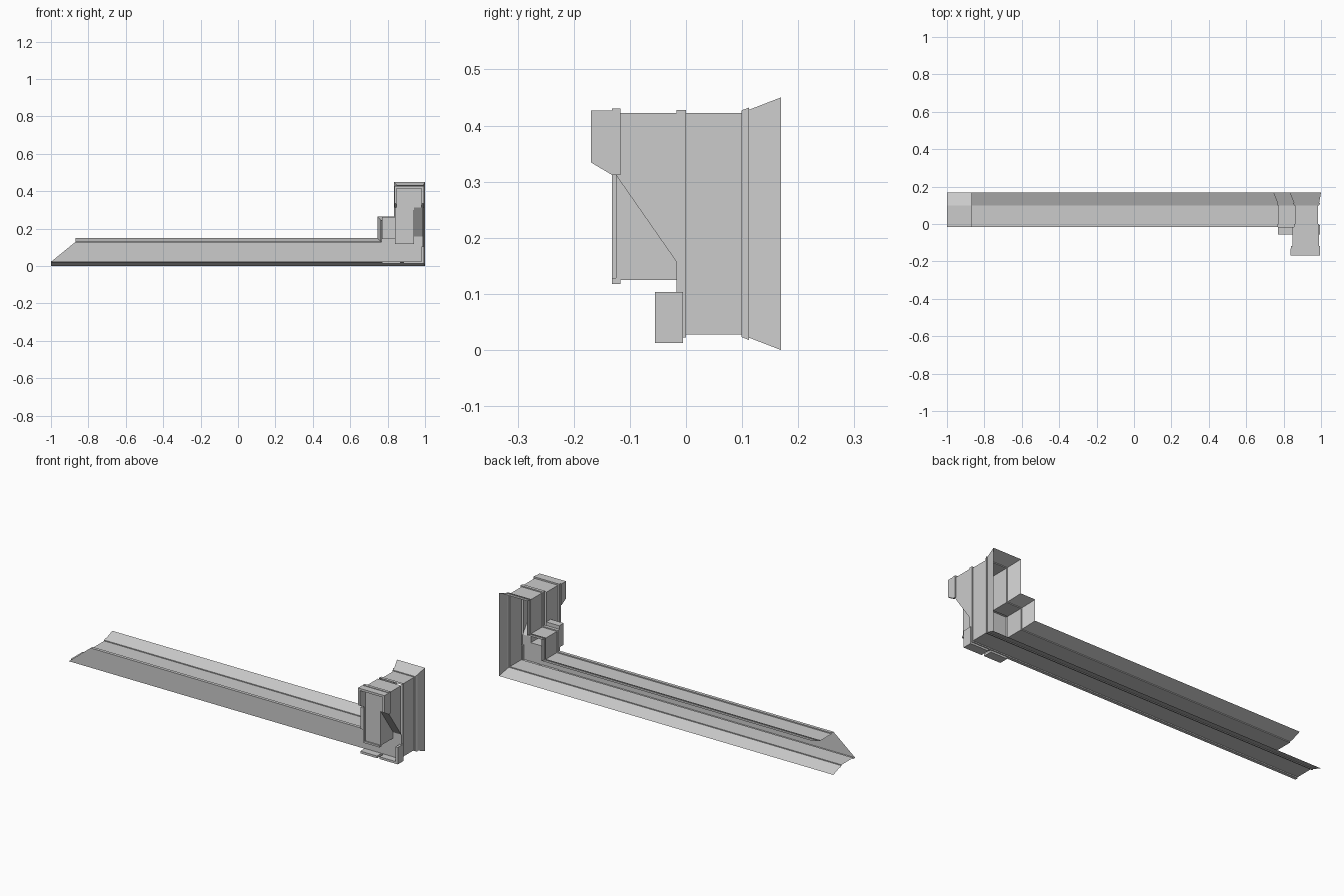
import bpy, bmesh
from mathutils import Vector

if "Cube" in bpy.data.objects:
    bpy.data.objects.remove(bpy.data.objects["Cube"])


def make(name, faces):
    """Object from a list of faces, each a list of xyz points."""
    bm = bmesh.new()
    for f in faces:
        bm.faces.new([bm.verts.new(p) for p in f])
    bmesh.ops.remove_doubles(bm, verts=bm.verts, dist=1e-5)
    bmesh.ops.recalc_face_normals(bm, faces=bm.faces)
    me = bpy.data.meshes.new(name)
    bm.to_mesh(me)
    bm.free()
    ob = bpy.data.objects.new(name, me)
    bpy.context.collection.objects.link(ob)
    return ob


def strip(line, x0, x1):
    """Sheet: a (y, z) polyline extruded from x0 to x1."""
    return [[(x0, *a), (x1, *a), (x1, *b), (x0, *b)] for a, b in zip(line, line[1:])]


def cap(line, x):
    return [[(x, *p) for p in line]]


def prism(line, x0, x1):
    return strip(line + line[:1], x0, x1) + cap(line, x0) + cap(line, x1)


def box(x0, x1, y0, y1, z0, z1):
    return prism([(y0, z0), (y1, z0), (y1, z1), (y0, z1)], x0, x1)


# Channel wall: profile (y, outward offset) swept around the L-shaped outline (x, z)
path = [(-1, .028), (.984, .028), (.984, .422), (.861, .422),
        (.861, .237), (.773, .237), (.773, .122), (-.87, .122)]
profile = [(-.017, .006), (0, .006), (0, 0), (.099, 0), (.099, .005),
           (.112, .010), (.112, .006), (.169, .028)]


def outward(a, b):
    d = (Vector(b) - Vector(a)).normalized()
    return Vector((d.y, -d.x))


normals = [outward(a, b) for a, b in zip(path, path[1:])]
rings = []
for i, p in enumerate(path):
    n1, n2 = normals[max(i - 1, 0)], normals[min(i, len(normals) - 1)]
    m = (n1 + n2) / (1 + n1.dot(n2))
    rings.append([(min(p[0] + m.x * o, 1), y, p[1] + m.y * o) for y, o in profile])
walls = []
for r, s in zip(rings, rings[1:]):
    for j in range(len(profile) - 1):
        walls.append([r[j], r[j + 1], s[j + 1], s[j]])
make("channel_wall", walls)

# Flat front panel with the mitred left end
panel = [(-1, .022), (.99, .022), (.99, .157), (.94, .157), (.94, .125), (.855, .125),
         (.855, .243), (.767, .243), (.767, .128), (-.87, .128)]
make("front_panel", [[(x, -.017, z) for x, z in panel]])

# Tower housing in front of the channel, notched diagonally at lower right
low = [(-.017, .125), (-.125, .125), (-.125, .422), (-.017, .422)]
cut = [(-.017, .157), (-.125, .312), (-.125, .422), (-.017, .422)]
web = [(-.017, .125), (-.125, .125), (-.125, .312), (-.017, .157)]
make("tower_housing", strip(low, .848, .94) + cap(low, .848) + cap(web, .94)
     + strip(cut, .94, .988) + cap(cut, .988))

# Raised band around the tower front
band = box(.84, .85, -.132, -.117, .118, .43)
band += box(.85, .994, -.132, -.117, .42, .43)
band += box(.85, .94, -.132, -.117, .118, .128)
band += box(.984, .994, -.132, -.117, .312, .42)
make("front_band", band)

# Hood rim sticking out at the top front
leg = [(-.169, .334), (-.132, .312), (-.132, .427), (-.169, .427)]
make("hood_rim", prism(leg, .836, .848) + prism(leg, .982, .994)
     + box(.848, .982, -.169, -.132, .415, .427))

# Inner corner block
make("corner_block", box(.77, .848, -.055, -.017, .145, .262))

# Lip along the bottom right corner
make("corner_lip", box(.77, .87, -.055, -.005, .012, .024)
     + box(.885, .98, -.055, -.005, .012, .024)
     + box(.98, .994, -.055, -.005, .012, .103))
